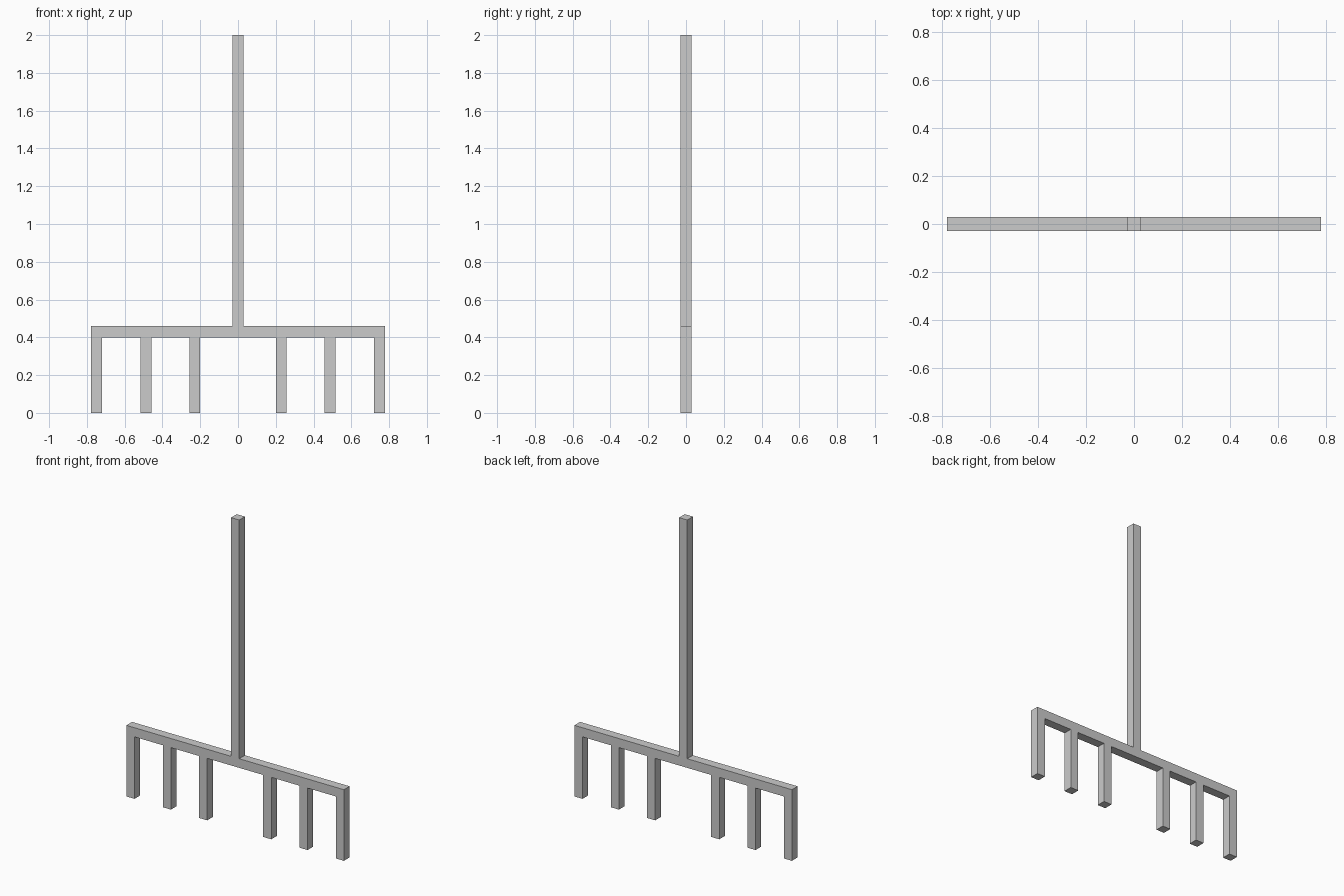
import bpy, bmesh
from mathutils import Vector

if "Cube" in bpy.data.objects:
    bpy.data.objects.remove(bpy.data.objects["Cube"])

W = 0.058                 # thickness of every bar
HALF = 0.777              # half length of the crossbar
BAR_LOW, BAR_TOP, TOP = 0.40, 0.459, 2.0
h = W / 2
tines = [-0.748, -0.488, -0.229, 0.229, 0.488, 0.748]

# Outline of the rake: handle and top of crossbar, clockwise from the left
outline = [(-HALF, BAR_TOP), (-h, BAR_TOP), (-h, TOP), (h, TOP),
           (h, BAR_TOP), (HALF, BAR_TOP)]

# Tines, right to left; the outer ones run flush with the crossbar ends
for i, x in enumerate(reversed(tines)):
    right = HALF if i == 0 else x + h
    left = -HALF if i == len(tines) - 1 else x - h
    if i > 0:
        outline.append((right, BAR_LOW))
    outline += [(right, 0), (left, 0)]
    if i < len(tines) - 1:
        outline.append((left, BAR_LOW))

# Extrude the outline to the bar thickness
bm = bmesh.new()
face = bm.faces.new([bm.verts.new((x, -h, z)) for x, z in outline])
ext = bmesh.ops.extrude_face_region(bm, geom=[face], use_keep_orig=True)
moved = [g for g in ext["geom"] if isinstance(g, bmesh.types.BMVert)]
bmesh.ops.translate(bm, verts=moved, vec=Vector((0, W, 0)))
bmesh.ops.recalc_face_normals(bm, faces=bm.faces)
bmesh.ops.triangulate(bm, faces=[f for f in bm.faces if len(f.verts) > 4])

mesh = bpy.data.meshes.new("rake")
bm.to_mesh(mesh)
bm.free()
bpy.context.collection.objects.link(bpy.data.objects.new("rake", mesh))
